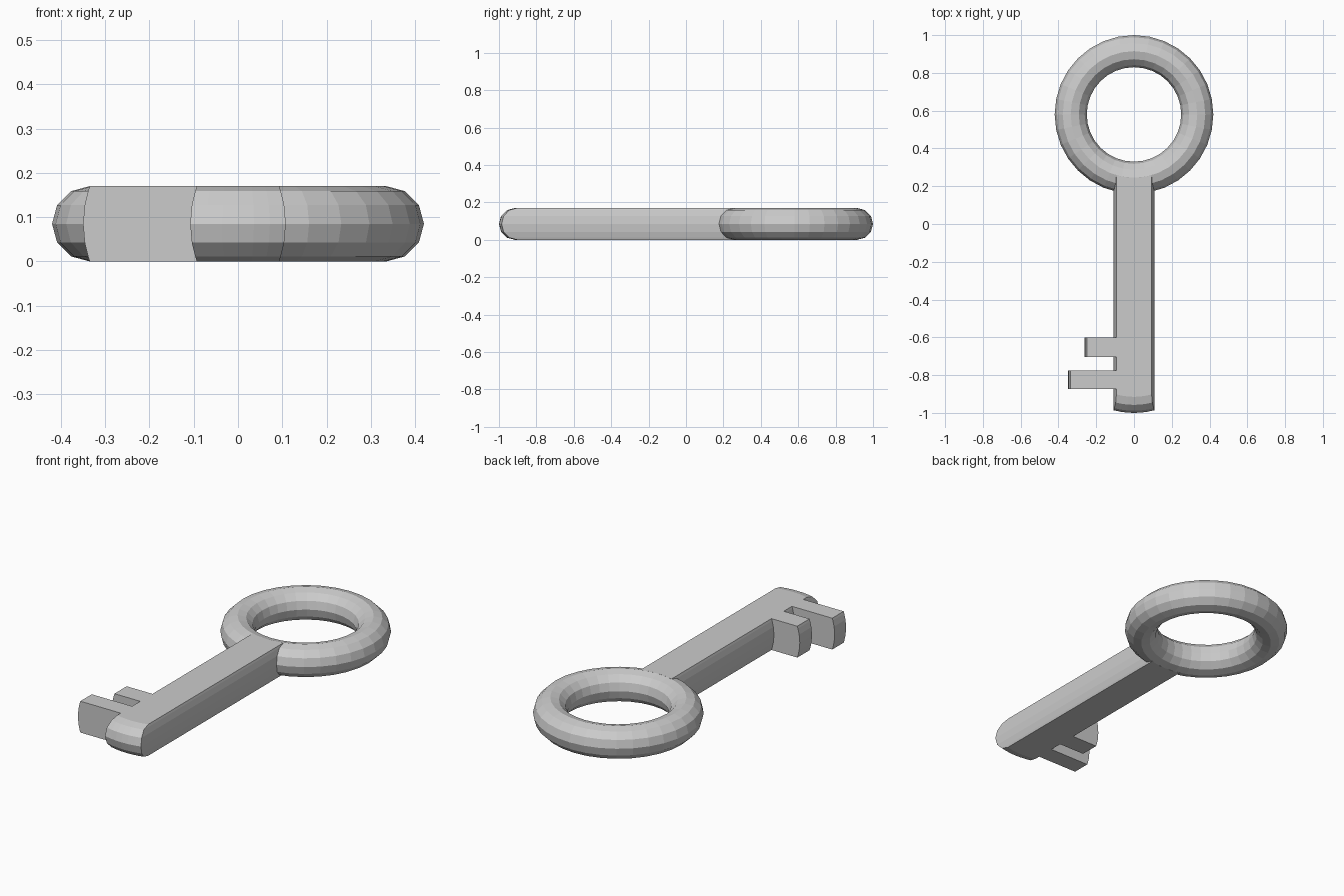
import bpy, bmesh, math

if "Cube" in bpy.data.objects:
    bpy.data.objects.remove(bpy.data.objects["Cube"])

R, T = 0.335, 0.085      # ring radius and tube radius
CY = 0.58                # ring centre; the shaft tip curves around -CY
HALF_W = 0.108           # half width of the shaft

# Ring handle
bpy.ops.mesh.primitive_torus_add(major_segments=32, minor_segments=12,
                                 major_radius=R, minor_radius=T,
                                 location=(0, CY, T))
bpy.context.object.name = "ring_handle"


def outline(level):
    """Shaft and teeth outline at one height; sides bulge slightly at mid height."""
    a = math.radians(level)
    z = T + T * math.sin(a)
    inset = 0.015 * math.sin(a) ** 2
    w = HALF_W - inset
    r = R + T * math.cos(a)
    pts = []
    # teeth and left side, from the ring towards the tip
    for y0, y1, reach in ((-0.60, -0.705, 0.263), (-0.775, -0.873, 0.35)):
        x = -(reach - inset)
        pts += [(-w, y0), (x, y0), (x, y1), (-w, y1)]
    # rounded tip
    for i in range(7):
        x = w * (i / 3 - 1)
        pts.append((x, -CY - math.sqrt(r * r - x * x)))
    # end hidden inside the ring tube
    for i in range(7):
        x = w * (1 - i / 3)
        pts.append((x, CY - math.sqrt(R * R - x * x)))
    return [(x, y, z) for x, y in pts]


# Shaft with teeth: stacked outlines joined into one solid
bm = bmesh.new()
loops = [[bm.verts.new(p) for p in outline(a)] for a in range(-90, 91, 30)]
n = len(loops[0])
for lo, hi in zip(loops, loops[1:]):
    for i in range(n):
        j = (i + 1) % n
        bm.faces.new((lo[i], lo[j], hi[j], hi[i]))
bm.faces.new(loops[-1])
bm.faces.new(loops[0][::-1])
bmesh.ops.recalc_face_normals(bm, faces=bm.faces)
mesh = bpy.data.meshes.new("shaft_with_teeth")
bm.to_mesh(mesh)
bm.free()
bpy.context.collection.objects.link(bpy.data.objects.new("shaft_with_teeth", mesh))
